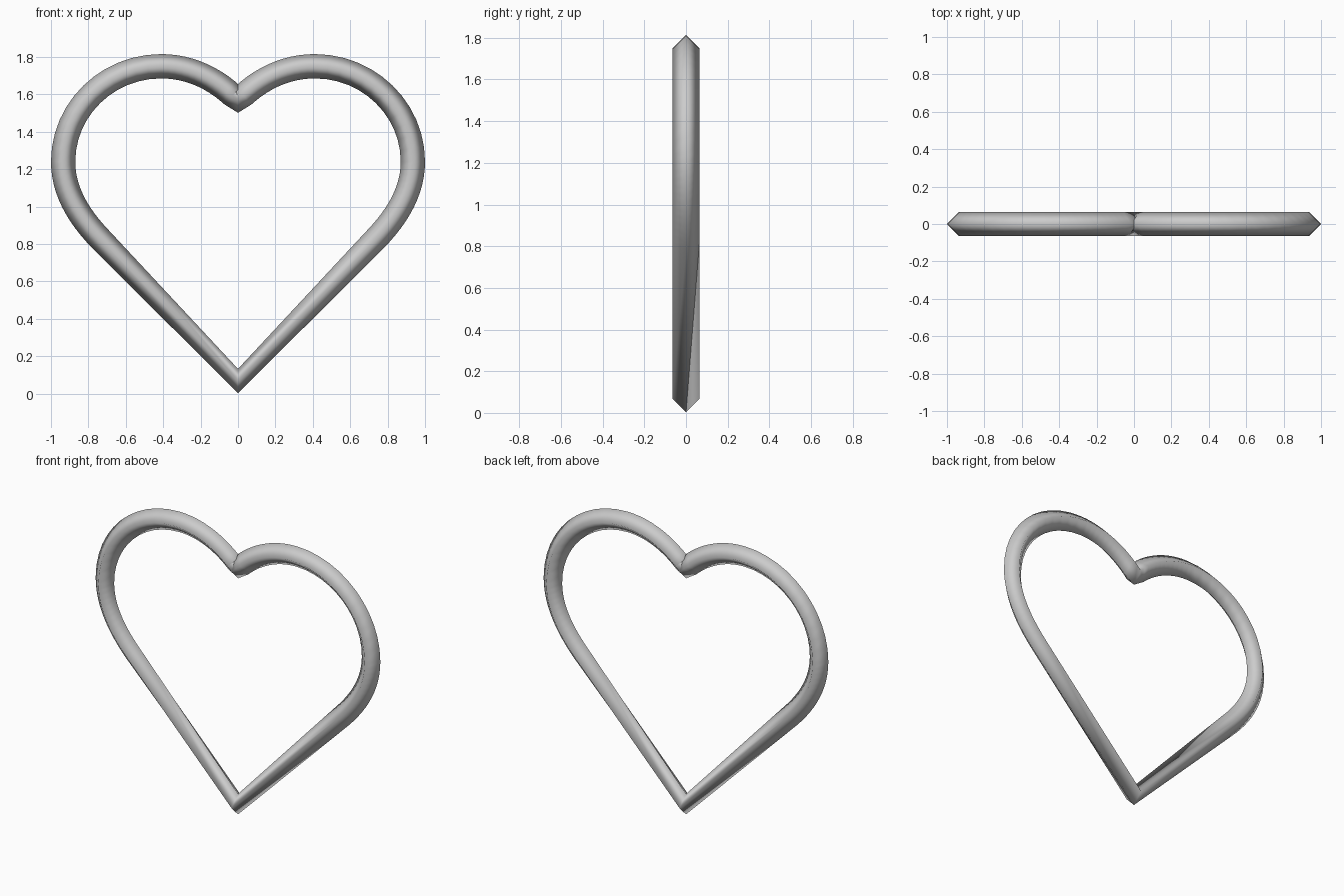
import bpy, bmesh
from mathutils import Vector
from mathutils.geometry import interpolate_bezier

if "Cube" in bpy.data.objects:
    bpy.data.objects.remove(bpy.data.objects["Cube"])

R = 0.065  # half thickness of the diamond-section wire

# Right-half centre line: anchor, handle, handle, anchor (x, z)
SEGMENTS = [
    ((0, 1.566), (0.11, 1.68), (0.255, 1.75), (0.41, 1.75)),
    ((0.41, 1.75), (0.70, 1.75), (0.935, 1.52), (0.935, 1.24)),
    ((0.935, 1.24), (0.935, 1.09), (0.86, 0.955), (0.735, 0.825)),
]
path = []
for seg in SEGMENTS:
    pts = interpolate_bezier(*[Vector((x, 0, z)) for x, z in seg], 13)
    path += pts if not path else pts[1:]
path.append(Vector((0, 0, 0.067)))  # straight leg down to the tip

# Outward direction at each point; vertical where the halves meet
outs = []
for i, p in enumerate(path):
    if i == 0:
        outs.append(Vector((0, 0, 1)))
    elif i == len(path) - 1:
        outs.append(Vector((0, 0, -1)))
    else:
        a = (p - path[i - 1]).normalized()
        b = (path[i + 1] - p).normalized()
        t = (a + b).normalized()
        outs.append(Vector((-t.z, 0, t.x)))

# Mirror to the left to close the loop
centres = path + [Vector((-p.x, 0, p.z)) for p in path[-2:0:-1]]
outs += [Vector((-o.x, 0, o.z)) for o in outs[-2:0:-1]]

# Diamond rings bridged into a closed tube
bm = bmesh.new()
side = Vector((0, R, 0))
rings = [[bm.verts.new(c + d) for d in (o * R, -side, -o * R, side)]
         for c, o in zip(centres, outs)]
n = len(rings)
for i in range(n):
    a, b = rings[i], rings[(i + 1) % n]
    for k in range(4):
        m = (k + 1) % 4
        bm.faces.new((a[k], b[k], b[m], a[m]))
for f in bm.faces:
    f.smooth = True
bmesh.ops.recalc_face_normals(bm, faces=bm.faces[:])

mesh = bpy.data.meshes.new("heart_frame")
bm.to_mesh(mesh)
bm.free()
grey = bpy.data.materials.new("light_grey")
grey.diffuse_color = (0.6, 0.6, 0.6, 1)
grey.use_nodes = True
grey.node_tree.nodes["Principled BSDF"].inputs["Base Color"].default_value = grey.diffuse_color
mesh.materials.append(grey)
bpy.context.collection.objects.link(bpy.data.objects.new("heart_frame", mesh))
